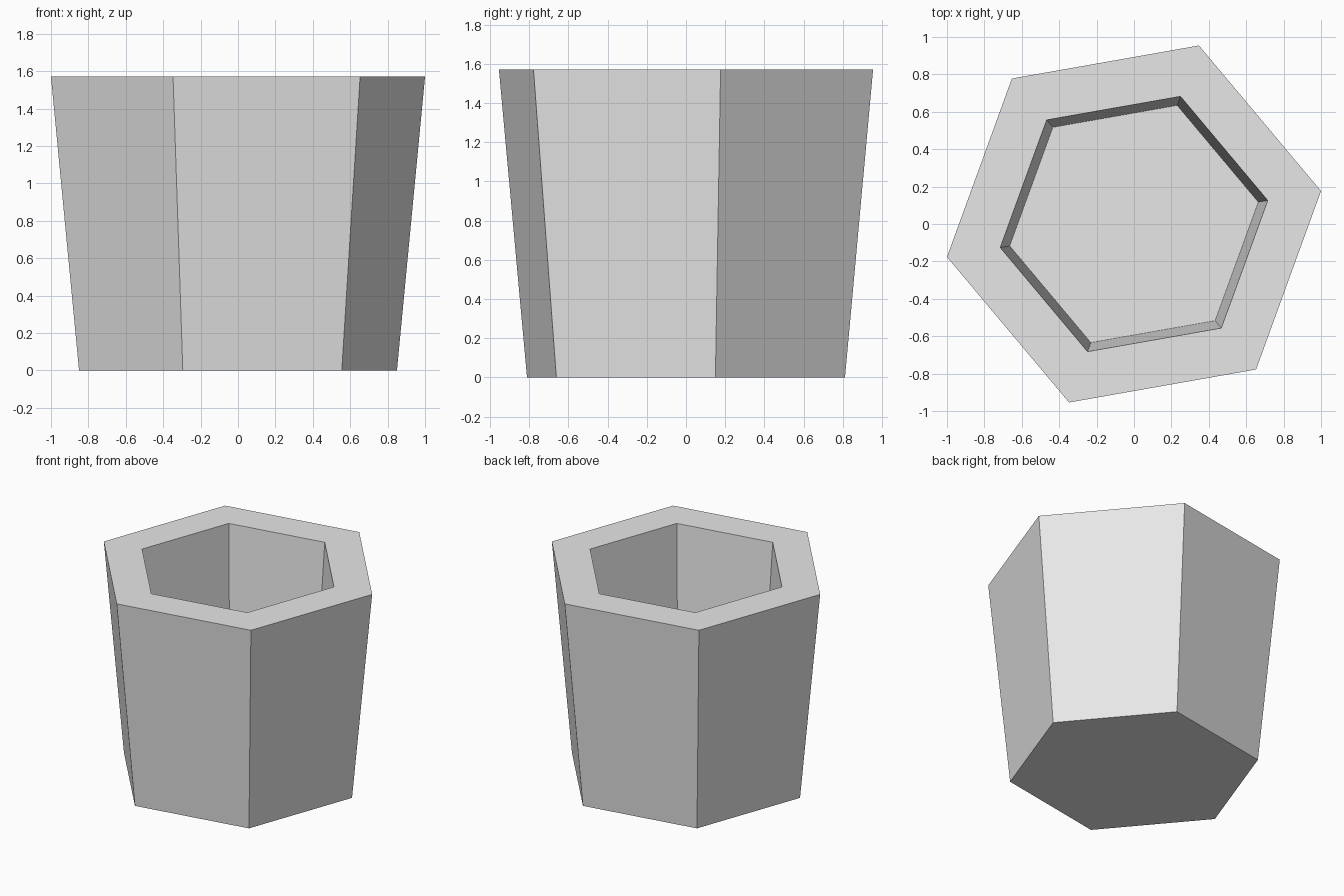
import bpy, bmesh
from math import cos, sin, radians

cube = bpy.data.objects.get("Cube")
if cube:
    bpy.data.objects.remove(cube, do_unlink=True)

SIDES = 6
TURN = radians(10)
HEIGHT = 1.57
DEPTH = 0.77

grey = bpy.data.materials.new("light_grey")
grey.use_nodes = True
colour = (0.8, 0.8, 0.8, 1)
grey.diffuse_color = colour
grey.node_tree.nodes["Principled BSDF"].inputs["Base Color"].default_value = colour


def ring(bm, radius, z):
    angles = [TURN + radians(360 / SIDES) * i for i in range(SIDES)]
    return [bm.verts.new((radius * cos(a), radius * sin(a), z)) for a in angles]


# Hexagonal pot: outer wall, flat rim, tapered recess, all in one closed shell
bm = bmesh.new()
profile = [(0.863, 0), (1.0154, HEIGHT), (0.726, HEIGHT), (0.675, HEIGHT - DEPTH)]
rings = [ring(bm, r, z) for r, z in profile]
for low, high in zip(rings, rings[1:]):
    for i in range(SIDES):
        j = (i + 1) % SIDES
        bm.faces.new((low[i], low[j], high[j], high[i]))

# Underside and inner floor
bm.faces.new(list(reversed(rings[0])))
bm.faces.new(rings[-1])
bmesh.ops.recalc_face_normals(bm, faces=bm.faces)

mesh = bpy.data.meshes.new("hexagonal_pot")
bm.to_mesh(mesh)
bm.free()
mesh.materials.append(grey)
pot = bpy.data.objects.new("hexagonal_pot", mesh)
bpy.context.collection.objects.link(pot)
